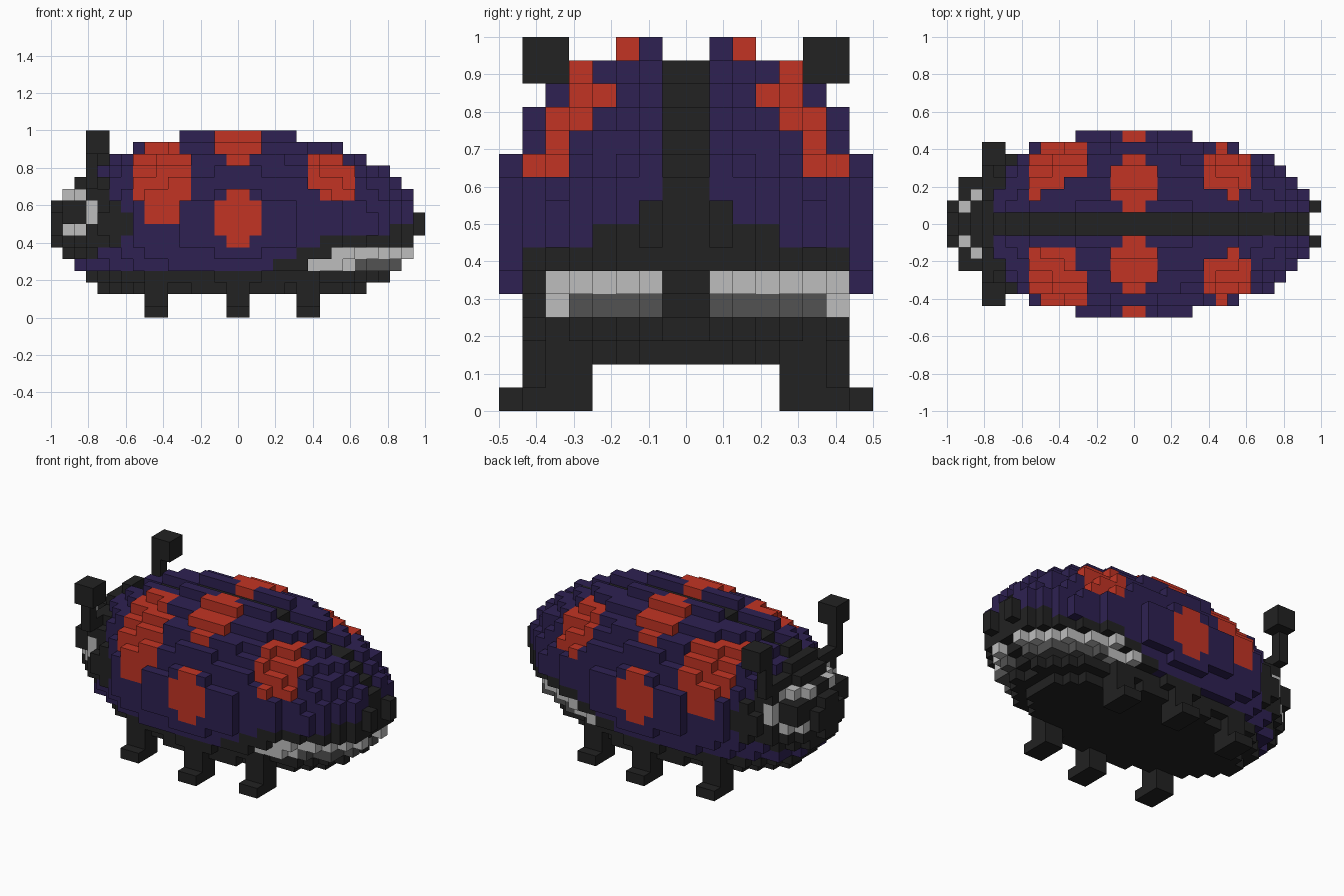
import bpy, bmesh
from math import floor
from mathutils import Vector
from itertools import product

old = bpy.data.objects.get("Cube")
if old:
    bpy.data.objects.remove(old)

S = 1 / 16  # block size


def material(name, rgb):
    lin = [((c / 255 + 0.055) / 1.055) ** 2.4 for c in rgb]
    m = bpy.data.materials.new(name)
    m.use_nodes = True
    m.diffuse_color = (*lin, 1)
    m.node_tree.nodes["Principled BSDF"].inputs["Base Color"].default_value = (*lin, 1)
    return m


MATS = {
    "navy": material("navy_shell", (46, 33, 82)),
    "black": material("soft_black", (34, 34, 34)),
    "red": material("red_spot", (194, 52, 36)),
    "light": material("light_grey", (190, 190, 190)),
    "grey": material("mid_grey", (82, 82, 82)),
}

blocks = {}  # (i, j, k) -> (part, colour)


def inside(i, j, k):
    # Rounded body, cut flat underneath
    x, y, z = (i + .5) * S, (j + .5) * S, (k + .5) * S - .5
    return k >= 2 and x * x + 4 * y * y + 4 * z * z <= 1


def spot(x, y, k):
    # Spots on the shell, given in block units from the middle
    a, side = abs(x), abs(y)
    if side > 6 and a < 2 and 6 <= k <= 10:               # side spot
        return a < 1 or 7 <= k <= 9
    if k >= 13 and a < 2:                                 # top spot
        return a < 1 or (k >= 14 and side > 2)
    if -9 < x < -4:                                       # front spot
        if k in (8, 9):
            return -8 < x < -5
        if k == 14:
            return y < -2 and -8 < x < -5
        return 10 <= k <= 13
    if 6 < x < 10:                                        # rear spot
        return k in (11, 12) or (k == 13 and x < 9) or (k == 10 and x > 7)
    return False


HEAD_EDGE = {5: -12, 6: -10, 7: -9, 8: -9, 9: -10, 10: -11, 11: -11}
TAIL_EDGE = {4: 3, 5: 5, 6: 7, 7: 13, 8: 15}


def paint(i, j, k):
    x, y = i + .5, j + .5
    if abs(y) < 1:
        return "centre_stripe", "black"
    if k <= 3:
        return "belly", "black"
    # Eye rims on the head
    if abs(y) < 5 and ((k == 10 and -15 < x < -12) or (k in (8, 9) and -13 < x < -12)
                       or (k == 7 and -15 < x < -13)):
        return "eye_rims", "light"
    if x < HEAD_EDGE.get(k, -14 if k == 4 else -12):
        return "head", "black"
    # Two-tone band around the tail
    shift = 1 if y > 0 else 0
    if k == 4 and x > 6 - shift:
        return "tail_band", "grey" if x > 10 - 2 * shift else "light"
    if k == 5 and x > 8 - shift:
        return "tail_band", "light"
    if x > TAIL_EDGE.get(k, 99):
        return "tail", "black"
    return "shell", "red" if spot(x, y, k) else "navy"


# Body, with a groove one block deep along the centre line
for i, j, k in product(range(-16, 16), range(-8, 8), range(16)):
    if not inside(i, j, k):
        continue
    if j in (-1, 0) and i > -12:
        if not inside(i, j, k + 1) or (i > 0 and not inside(i + 1, j, k)):
            continue
    blocks[i, j, k] = paint(i, j, k)


def box_pair(part, xs, ys, zs, colour="black"):
    # Fill a box of blocks and its mirror image across y
    for i, j, k in product(range(*xs), range(*ys), range(*zs)):
        for jj in (j, -1 - j):
            blocks.setdefault((i, jj, k), (part, colour))


# Legs with feet
for name, x, y in (("front_legs", -8, 4), ("middle_legs", -1, 5), ("rear_legs", 5, 4)):
    box_pair(name, (x, x + 2), (y, y + 2), (0, 4))
    box_pair(name, (x, x + 2), (y + 2, y + 3), (0, 1))

# Antennae and pupils
box_pair("antennae", (-13, -12), (3, 5), (10, 12))
box_pair("antennae", (-13, -12), (5, 6), (11, 14))
box_pair("antennae", (-13, -11), (5, 7), (14, 16))
box_pair("pupils", (-15, -13), (2, 4), (8, 10))

DIRS = [Vector(d) for d in ((1, 0, 0), (-1, 0, 0), (0, 1, 0), (0, -1, 0), (0, 0, 1), (0, 0, -1))]


def build(part):
    # Mesh the exposed block faces of one part
    cells = {c: col for c, (p, col) in blocks.items() if p == part}
    colours = sorted(set(cells.values()))
    bm = bmesh.new()
    verts = {}
    for cell, col in cells.items():
        mid = Vector(cell) + Vector((.5, .5, .5))
        for n in DIRS:
            if tuple(floor(v) for v in mid + n) in blocks:
                continue
            u = Vector((n.y, n.z, n.x))
            w = n.cross(u)
            ring = []
            for a, b in ((-1, -1), (1, -1), (1, 1), (-1, 1)):
                p = mid + (n + a * u + b * w) / 2
                key = tuple(round(v) for v in p)
                if key not in verts:
                    verts[key] = bm.verts.new(Vector(key) * S)
                ring.append(verts[key])
            bm.faces.new(ring).material_index = colours.index(col)
    mesh = bpy.data.meshes.new(part)
    bm.to_mesh(mesh)
    bm.free()
    for c in colours:
        mesh.materials.append(MATS[c])
    bpy.context.collection.objects.link(bpy.data.objects.new(part, mesh))


for part in sorted({p for p, _ in blocks.values()}):
    build(part)
